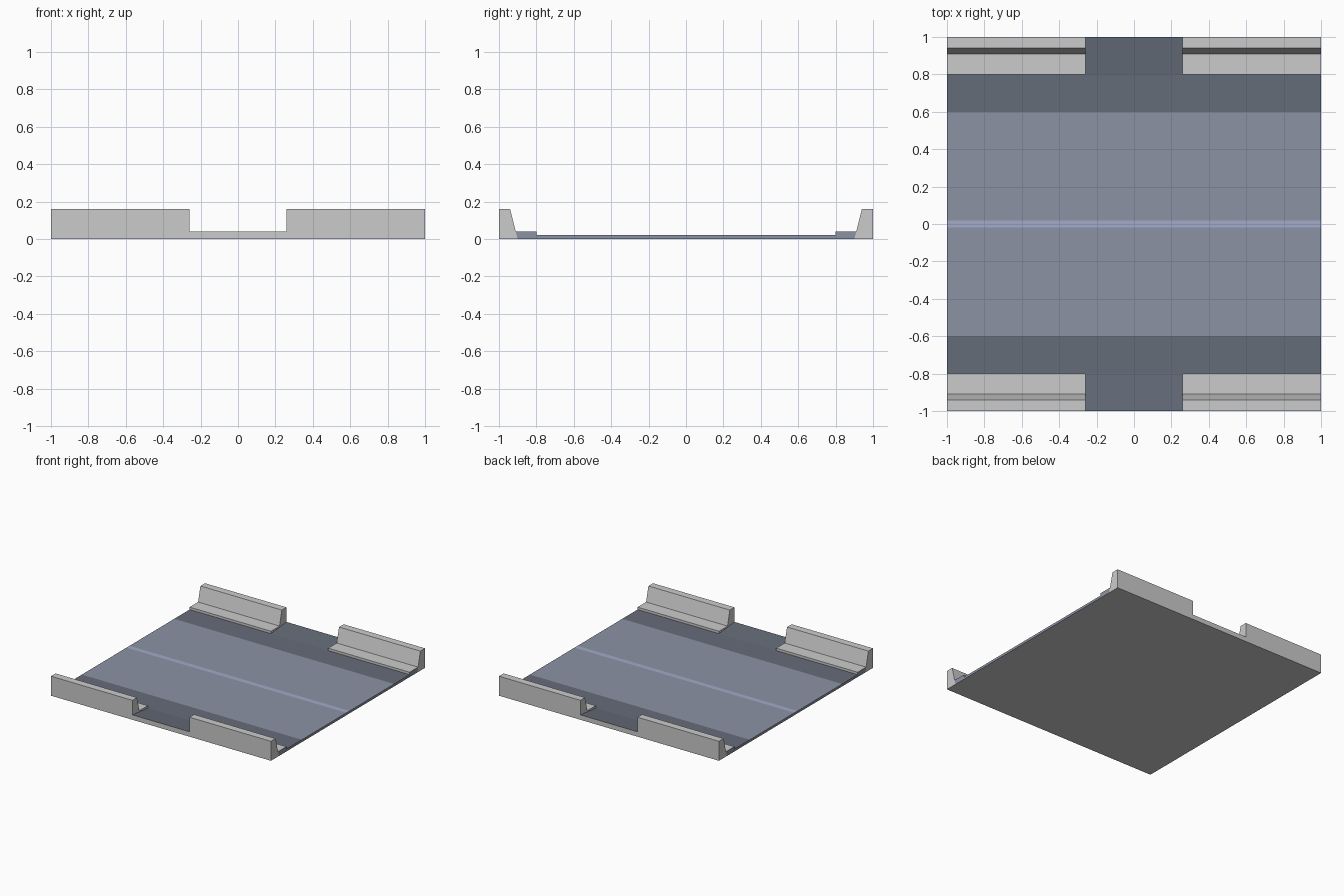
import bpy
import bmesh

if "Cube" in bpy.data.objects:
    bpy.data.objects.remove(bpy.data.objects["Cube"])


def material(name, color):
    m = bpy.data.materials.new(name)
    m.diffuse_color = (*color, 1)
    m.use_nodes = True
    m.node_tree.nodes["Principled BSDF"].inputs["Base Color"].default_value = m.diffuse_color
    return m


GREY = None
ROAD = material("road", (0.26, 0.29, 0.37, 1)[:3])
DARK = material("dark_lane", (0.13, 0.15, 0.19))
LINE = material("centre_line", (0.36, 0.41, 0.58))
SKIP = "skip"


def extrude(name, profile, sides, x0, x1, caps, mirror=(False, False)):
    """Extrude a clockwise (y, z) profile along x; hidden sides are skipped."""
    bm = bmesh.new()
    a = [bm.verts.new((x0, y, z)) for y, z in profile]
    b = [bm.verts.new((x1, y, z)) for y, z in profile]
    slots = []

    def face(verts, mat):
        if mat == SKIP:
            return
        if mat not in slots:
            slots.append(mat)
        bm.faces.new(verts).material_index = slots.index(mat)

    n = len(profile)
    for i, mat in enumerate(sides):
        j = (i + 1) % n
        face((a[i], b[i], b[j], a[j]), mat)
    face(a, caps[0])
    face(b[::-1], caps[1])
    me = bpy.data.meshes.new(name)
    bm.to_mesh(me)
    bm.free()
    for m in slots:
        me.materials.append(m)
    ob = bpy.data.objects.new(name, me)
    bpy.context.collection.objects.link(ob)
    if any(mirror):
        mod = ob.modifiers.new("mirror", "MIRROR")
        mod.use_axis = (*mirror, False)
    return ob


# Road slab with dark outer lanes and a pale centre line
extrude("road_deck",
        [(-.8, .02), (-.6, .02), (-.02, .02), (.02, .02), (.6, .02), (.8, .02), (.8, 0), (-.8, 0)],
        [DARK, ROAD, LINE, ROAD, DARK, SKIP, GREY, SKIP],
        -1, 1, (ROAD, ROAD))

# Raised kerbs at the four corners
extrude("kerb", [(.8, 0), (.8, .04), (.91, .04), (.9, 0)],
        [GREY, GREY, SKIP, GREY], .26, 1, (GREY, ROAD), (True, True))

# Barrier walls with sloped inner faces
extrude("barrier_wall", [(.9, 0), (.91, .04), (.94, .16), (1, .16), (1, 0)],
        [SKIP, GREY, GREY, GREY, GREY], .26, 1, (GREY, GREY), (True, True))

# Gently rising exits in the gaps between the walls
extrude("exit_ramp", [(.8, 0), (.8, .02), (1, .04), (1, 0)],
        [SKIP, DARK, GREY, GREY], -.26, .26, (SKIP, SKIP), (False, True))
